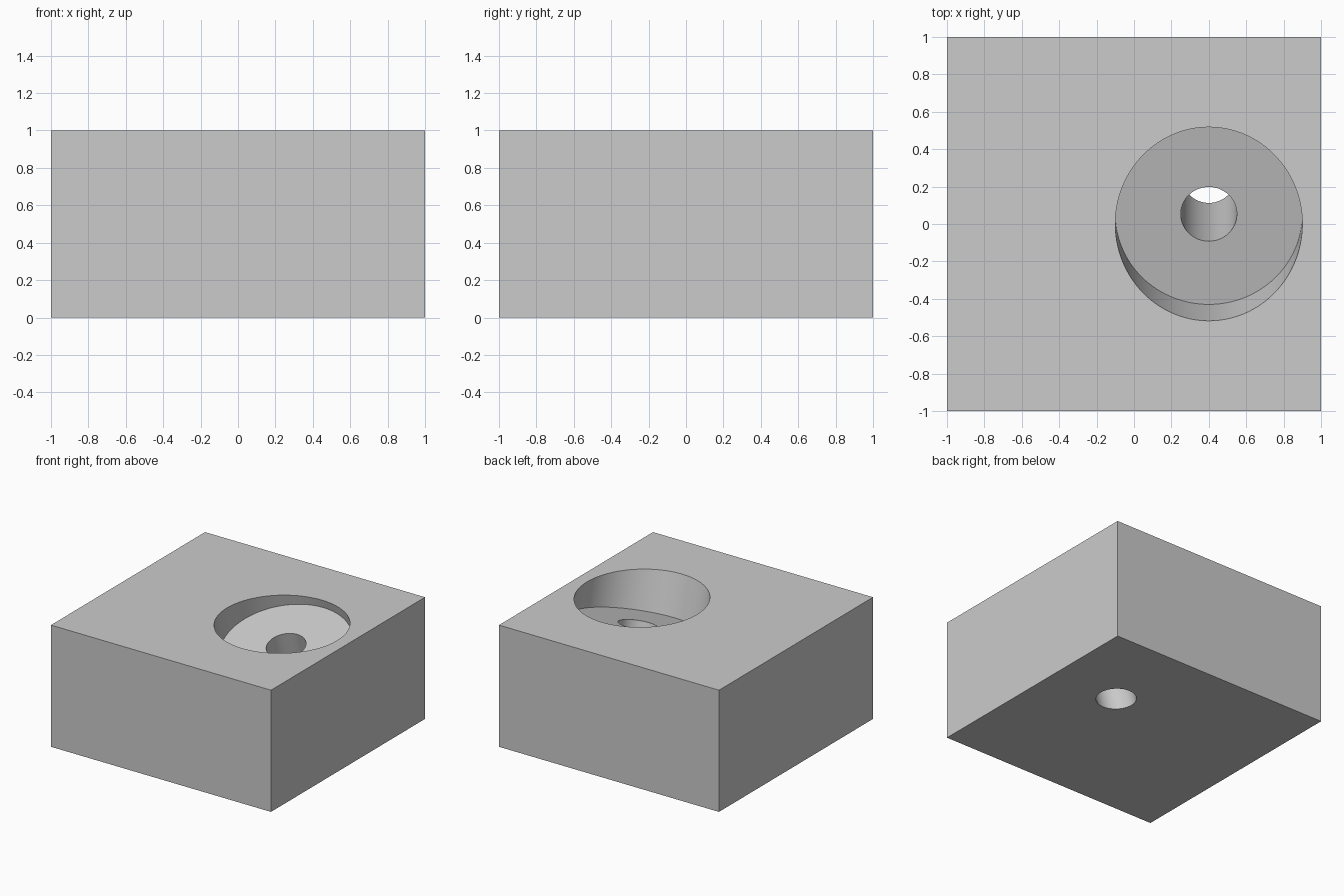
import bpy
import math
from mathutils import Matrix

if "Cube" in bpy.data.objects:
    bpy.data.objects.remove(bpy.data.objects["Cube"])

TILT = math.radians(15)      # bore leans so that it drifts to +y going down
ENTRY = (0.4, 0.0, 1.0)      # where the bore axis meets the top face

# Block
bpy.ops.mesh.primitive_cube_add(size=1, location=(0, 0, 0.5))
block = bpy.context.object
block.name = "bored_block"
block.scale = (2, 2, 1)
bpy.ops.object.transform_apply(location=True, rotation=False, scale=True)


def bore(name, radius, low, high):
    """Cut a cylinder spanning low..high along the tilted axis."""
    bpy.ops.mesh.primitive_cylinder_add(vertices=128, radius=radius, depth=high - low)
    cutter = bpy.context.object
    cutter.name = name
    cutter.matrix_world = (Matrix.Translation(ENTRY) @ Matrix.Rotation(TILT, 4, 'X')
                           @ Matrix.Translation((0, 0, (low + high) / 2)))
    cutter.hide_render = True
    bpy.context.view_layer.update()

    bpy.context.view_layer.objects.active = block
    mod = block.modifiers.new(name, 'BOOLEAN')
    mod.operation = 'DIFFERENCE'
    mod.solver = 'EXACT'
    mod.object = cutter
    bpy.ops.object.modifier_apply(modifier=mod.name)
    bpy.data.objects.remove(cutter, do_unlink=True)


# Wide counterbore, then the narrow through hole
bore("counterbore_cutter", 0.5, -0.205, 0.6)
bore("through_hole_cutter", 0.15, -1.5, 0.5)

# Smooth bore walls, sharp edges
bpy.ops.object.select_all(action='DESELECT')
block.select_set(True)
bpy.context.view_layer.objects.active = block
bpy.ops.object.shade_smooth_by_angle(angle=math.radians(30))
